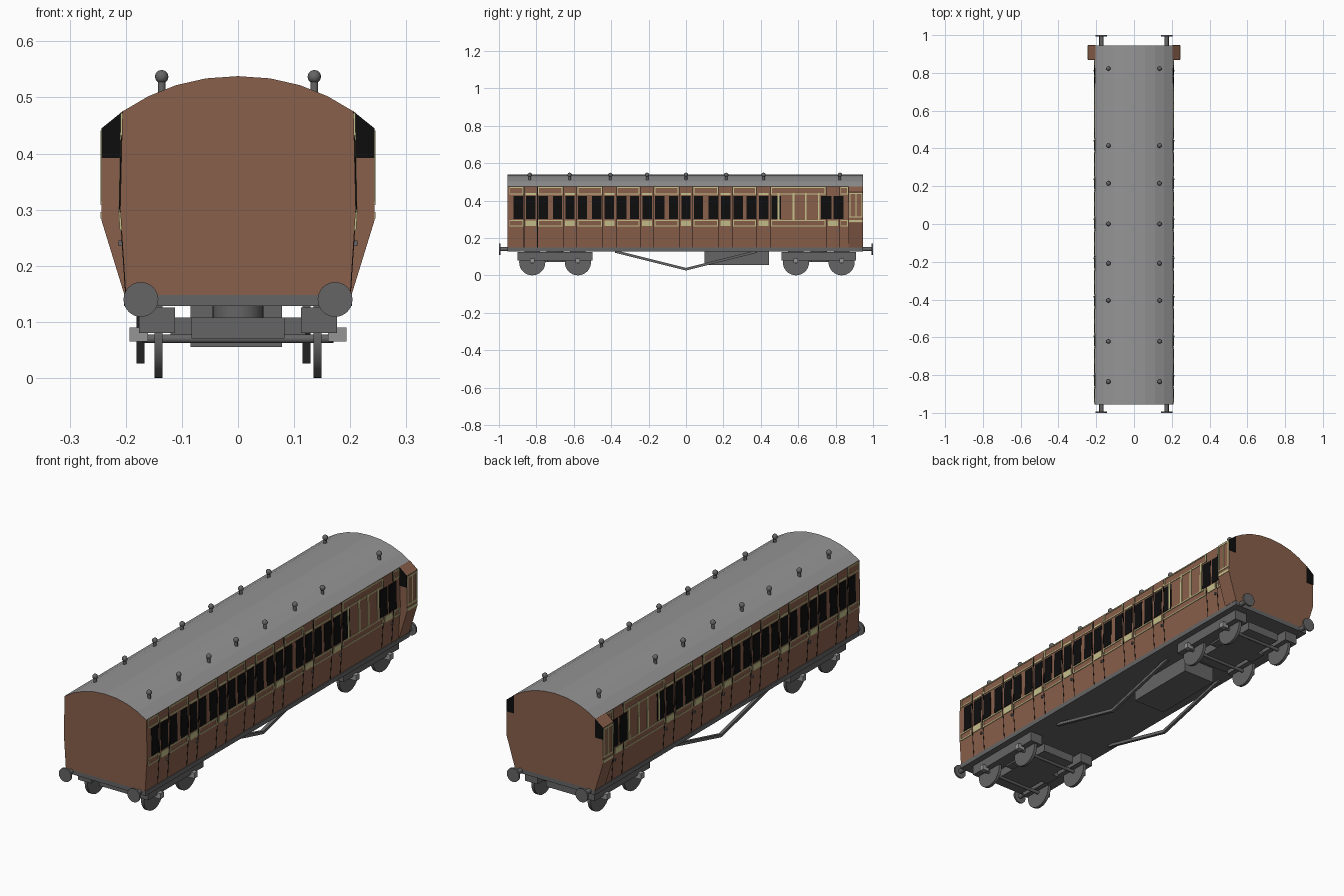
import bpy, bmesh, math
from mathutils import Matrix, Vector

if "Cube" in bpy.data.objects:
    bpy.data.objects.remove(bpy.data.objects["Cube"])


def mat(name, r, g, b):
    m = bpy.data.materials.new(name)
    m.diffuse_color = (r, g, b, 1)
    m.use_nodes = True
    m.node_tree.nodes["Principled BSDF"].inputs["Base Color"].default_value = m.diffuse_color
    return m


BROWN = mat("coach_brown", 0.25, 0.115, 0.07)
ROOF = mat("roof_grey", 0.30, 0.30, 0.30)
IRON = mat("iron_grey", 0.13, 0.13, 0.13)
CREAM = mat("cream_lining", 0.57, 0.53, 0.26)
BLACK = mat("window_black", 0.004, 0.004, 0.004)


class Part:
    """Collects simple shapes into one named object."""

    def __init__(self, name, *mats):
        self.name, self.mats, self.bm = name, mats, bmesh.new()

    def prism(self, pts, y0, y1):
        """Extrude an x/z profile along y."""
        rings = [[self.bm.verts.new((x, y, z)) for x, z in pts] for y in (y0, y1)]
        n = len(pts)
        self.bm.faces.new(rings[0])
        self.bm.faces.new(rings[1][::-1])
        for i in range(n):
            j = (i + 1) % n
            self.bm.faces.new((rings[0][i], rings[1][i], rings[1][j], rings[0][j]))

    def box(self, x0, x1, y0, y1, z0, z1):
        self.prism([(x0, z0), (x1, z0), (x1, z1), (x0, z1)], y0, y1)

    def rod(self, a, b, r, seg=16):
        a, b = Vector(a), Vector(b)
        d = b - a
        m = Matrix.Translation((a + b) / 2) @ d.to_track_quat('Z', 'Y').to_matrix().to_4x4()
        bmesh.ops.create_cone(self.bm, cap_ends=True, segments=seg, radius1=r,
                              radius2=r, depth=d.length, matrix=m)

    def ball(self, c, r):
        bmesh.ops.create_uvsphere(self.bm, u_segments=12, v_segments=8, radius=r,
                                  matrix=Matrix.Translation(c))

    def done(self, smooth=False, rule=None):
        bmesh.ops.recalc_face_normals(self.bm, faces=self.bm.faces)
        if rule:
            self.bm.normal_update()
            for f in self.bm.faces:
                f.material_index = rule(f)
        me = bpy.data.meshes.new(self.name)
        self.bm.to_mesh(me)
        self.bm.free()
        for m in self.mats:
            me.materials.append(m)
        ob = bpy.data.objects.new(self.name, me)
        bpy.context.collection.objects.link(ob)
        if smooth:
            bpy.ops.object.select_all(action='DESELECT')
            ob.select_set(True)
            bpy.context.view_layer.objects.active = ob
            bpy.ops.object.shade_smooth_by_angle(angle=math.radians(40))
        return ob


Y0, Y1 = -0.955, 0.945

# body shell: arched roof in grey, walls in brown
half = [(0.2, 0.148), (0.21, 0.3), (0.206, 0.475), (0.16, 0.502), (0.11, 0.522), (0.057, 0.534)]
body = Part("coach_body", BROWN, ROOF)
body.prism(half + [(0, 0.538)] + [(-x, z) for x, z in half[::-1]], Y0, Y1)
body.done(rule=lambda f: 1 if f.normal.z > 0.3 else 0)


def side_x(z):
    if z < 0.3:
        return 0.2 + 0.01 * (z - 0.148) / 0.152
    return 0.21 - 0.004 * (z - 0.3) / 0.175


def plate(part, y0, y1, z0, z1, t):
    """Thin plate on both side walls, following their slope."""
    for s in (-1, 1):
        a, b = side_x(z0), side_x(z1)
        part.prism([(s * (a - 0.003), z0), (s * (a + t), z0),
                    (s * (b + t), z1), (s * (b - 0.003), z1)], y0, y1)


def outline(part, y0, y1, z0, z1, t=0.003, w=0.005):
    plate(part, y0, y1, z0, z0 + w, t)
    plate(part, y0, y1, z1 - w, z1, t)
    plate(part, y0, y0 + w, z0, z1, t)
    plate(part, y1 - w, y1, z0, z1, t)


windows = Part("side_windows", BLACK)
lining = Part("cream_lining", CREAM)
gaps = Part("door_gaps", BLACK)
handles = Part("door_handles", IRON)

# seven compartments: a door window between two fixed windows
centres = [-0.83, -0.62, -0.41, -0.208, 0.0, 0.212, 0.415]
edges = [Y0 + 0.01]
for c in centres:
    for d in (-0.067, 0, 0.067):
        plate(windows, c + d - 0.025, c + d + 0.025, 0.3, 0.424, 0.002)
    plate(lining, c - 0.027, c + 0.027, 0.265, 0.294, 0.003)
    plate(lining, c - 0.027, c + 0.027, 0.43, 0.439, 0.003)
doors = centres + [0.785]
for c in doors:
    edges += [c - 0.04, c + 0.04]
    for d in (-0.036, 0.036):
        plate(gaps, c + d - 0.0015, c + d + 0.0015, 0.15, 0.3, 0.001)
        plate(gaps, c + d - 0.0015, c + d + 0.0015, 0.3, 0.472, 0.001)
    plate(handles, c + 0.022, c + 0.03, 0.235, 0.245, 0.007)
edges.append(0.865)

# lined panels between the doors, above and below the windows
for a, b in zip(edges[0::2], edges[1::2]):
    outline(lining, a, b, 0.262, 0.296)
    outline(lining, a, b, 0.432, 0.472)

# luggage section panels and guard's windows
for y in (0.495, 0.575, 0.64, 0.71):
    plate(lining, y - 0.005, y + 0.005, 0.296, 0.44, 0.003)
for y in (0.75, 0.815):
    plate(windows, y - 0.027, y + 0.027, 0.3, 0.424, 0.002)
plate(lining, 0.758, 0.812, 0.265, 0.294, 0.003)
for p in (windows, lining, gaps, handles):
    p.done()

# guard's side lookouts
look, glass, trim = (Part("side_lookouts", BROWN), Part("lookout_windows", BLACK),
                     Part("lookout_lining", CREAM))
L0, L1 = 0.87, Y1
for s in (-1, 1):
    look.prism([(s * x, z) for x, z in
                [(0.19, 0.15), (0.203, 0.15), (0.243, 0.28), (0.243, 0.445), (0.205, 0.476), (0.19, 0.476)]], L0, L1)
    pane = [(s * x, z) for x, z in [(0.205, 0.392), (0.2435, 0.392), (0.2435, 0.445), (0.205, 0.475)]]
    glass.prism(pane, L0 - 0.002, L0 + 0.001)
    glass.prism(pane, L1 - 0.001, L1 + 0.002)
    xa, xb = sorted((s * 0.24, s * 0.245))
    for y in (L0 + 0.003, 0.905, L1 - 0.008):
        trim.box(xa, xb, y, y + 0.006, 0.31, 0.44)
    for z, h in ((0.434, 0.007), (0.308, 0.007), (0.284, 0.012)):
        trim.box(xa, xb, L0 + 0.001, L1 - 0.001, z, z + h)
for p in (look, glass, trim):
    p.done()

# roof ventilators
vents = Part("roof_vents", IRON)
for y in (-0.835, -0.622, -0.405, -0.208, 0.0, 0.215, 0.415, 0.823):
    for x in (-0.136, 0.136):
        vents.rod((x, y, 0.5), (x, y, 0.535), 0.007, 12)
        vents.ball((x, y, 0.537), 0.012)
vents.done(smooth=True)

# underframe
frame = Part("underframe", IRON)
frame.box(-0.203, 0.203, Y0, Y1, 0.128, 0.149)
frame.done()

# buffers
buffers = Part("buffers", IRON)
for s in (-1, 1):
    for x in (-0.173, 0.173):
        buffers.rod((x, s * 0.94, 0.14), (x, s * 0.993, 0.14), 0.011)
        buffers.rod((x, s * 0.992, 0.14), (x, s, 0.14), 0.031, 32)
buffers.done(smooth=True)

# truss rods
truss = Part("truss_rods", IRON)
for x in (-0.174, 0.122):
    top = [(-0.38, 0.135), (0, 0.04), (0.38, 0.135)]
    low = [(y, z - 0.014) for y, z in top]
    for i in (0, 1):
        quad = [top[i], top[i + 1], low[i + 1], low[i]]
        vs = [[truss.bm.verts.new((x + o, y, z)) for y, z in quad] for o in (-0.007, 0.007)]
        truss.bm.faces.new(vs[0])
        truss.bm.faces.new(vs[1][::-1])
        for k in range(4):
            truss.bm.faces.new((vs[0][k], vs[1][k], vs[1][k - 1], vs[0][k - 1]))
truss.done()

# battery box
battery = Part("battery_box", IRON)
battery.box(-0.085, 0.078, 0.1, 0.445, 0.055, 0.13)
battery.done()

# bogies
for name, cy in (("front", -0.70), ("rear", 0.71)):
    bogie = Part(name + "_bogie_frame", IRON)
    for s in (-1, 1):
        xa, xb = sorted((s * 0.112, s * 0.176))
        bogie.box(xa, xb, cy - 0.2, cy + 0.2, 0.08, 0.126)
    bogie.box(-0.12, 0.12, cy - 0.04, cy + 0.04, 0.072, 0.108)
    bogie.box(-0.083, 0.083, cy - 0.18, cy + 0.18, 0.07, 0.108)
    bogie.rod((0, cy, 0.1), (0, cy, 0.13), 0.045, 24)
    bogie.done(smooth=True)
    wheels = Part(name + "_wheels", IRON)
    caps = Part(name + "_axle_boxes", ROOF)
    for y in (cy - 0.122, cy + 0.122):
        wheels.rod((-0.17, y, 0.07), (0.17, y, 0.07), 0.008)
        for s in (-1, 1):
            wheels.rod((s * 0.135, y, 0.07), (s * 0.149, y, 0.07), 0.07, 32)
            xa, xb = sorted((s * 0.16, s * 0.193))
            caps.box(xa, xb, y - 0.012, y + 0.012, 0.065, 0.09)
    wheels.done(smooth=True)
    caps.done()
